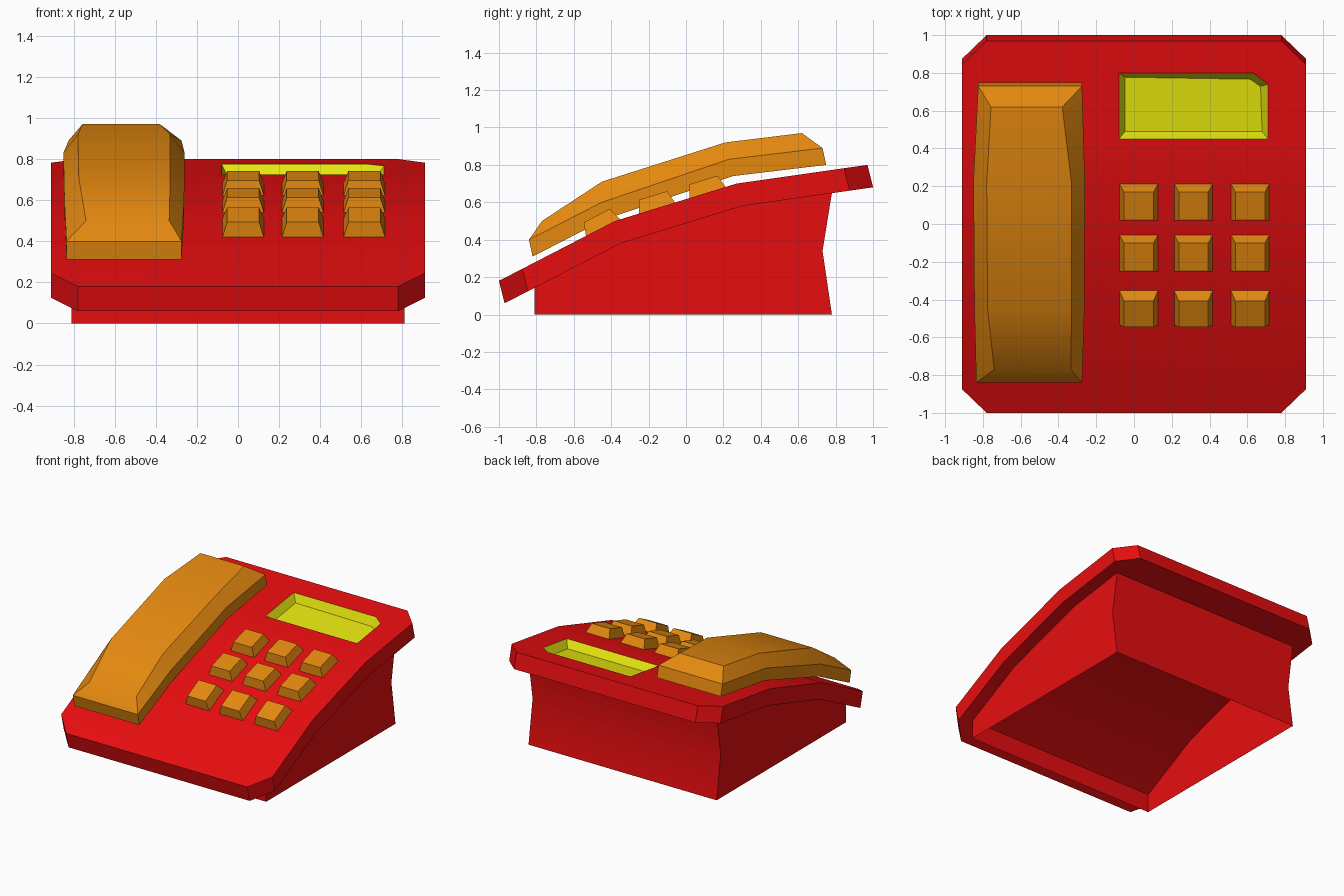
import bpy, bmesh, math
from mathutils import Matrix, Vector

cube = bpy.data.objects.get("Cube")
if cube:
    bpy.data.objects.remove(cube, do_unlink=True)


def material(name, rgb):
    m = bpy.data.materials.new(name)
    m.use_nodes = True
    m.diffuse_color = (*rgb, 1)
    m.node_tree.nodes["Principled BSDF"].inputs["Base Color"].default_value = (*rgb, 1)
    return m


RED = material("red plastic", (0.8, 0.004, 0.005))
ORANGE = material("orange plastic", (0.78, 0.25, 0.005))
YELLOW = material("yellow screen", (0.8, 0.8, 0.005))


def finish(name, bm, mats, angle=30):
    bmesh.ops.recalc_face_normals(bm, faces=bm.faces)
    me = bpy.data.meshes.new(name)
    bm.to_mesh(me)
    bm.free()
    for m in mats:
        me.materials.append(m)
    ob = bpy.data.objects.new(name, me)
    bpy.context.collection.objects.link(ob)
    bpy.ops.object.select_all(action='DESELECT')
    ob.select_set(True)
    bpy.context.view_layer.objects.active = ob
    bpy.ops.object.shade_smooth_by_angle(angle=math.radians(angle))
    return ob


def cut(bm, faces, co, no):
    geom = set(faces)
    for f in faces:
        geom.update(f.edges, f.verts)
    bmesh.ops.bisect_plane(bm, geom=list(geom), plane_co=co, plane_no=no, dist=1e-5)


# Bent top surface shared by the plate and the buttons
BENDS = [(-1, 0.18), (-0.38, 0.50), (0.27, 0.70), (0.97, 0.80)]


def surface(y):
    """Height and slope angle of the top surface at y."""
    for (y0, z0), (y1, z1) in zip(BENDS, BENDS[1:]):
        if y <= y1 + 1e-4:
            break
    return z0 + (z1 - z0) * (y - y0) / (y1 - y0), math.atan2(z1 - z0, y1 - y0)


# Top plate: chamfered outline, bent along the surface, thickened downward
bm = bmesh.new()
quarter = [(0.78, 0.97, -1), (0.91, 0.845, -0.875)]
outline = [(x, back) for x, back, front in quarter]
outline += [(x, front) for x, back, front in reversed(quarter)]
outline += [(-x, y) for x, y in reversed(outline)]
bm.faces.new([bm.verts.new((x, y, 0)) for x, y in outline])
for y, z in BENDS[1:3]:
    cut(bm, bm.faces[:], (0, y, 0), (0, 1, 0))
for v in bm.verts:
    v.co.z = surface(v.co.y)[0]
ext = bmesh.ops.extrude_face_region(bm, geom=bm.faces[:], use_keep_orig=True)
bmesh.ops.translate(bm, vec=(0, 0.03, -0.12),
                    verts=[g for g in ext["geom"] if isinstance(g, bmesh.types.BMVert)])
bmesh.ops.recalc_face_normals(bm, faces=bm.faces)

# Screen recess with one clipped corner
x0, x1, y0, y1 = -0.08, 0.71, 0.45, 0.80
for co, no in [((x0, 0, 0), (1, 0, 0)), ((x1, 0, 0), (1, 0, 0)),
               ((0, y0, 0), (0, 1, 0)), ((0, y1, 0), (0, 1, 0)),
               ((x1, y1 - 0.06, 0), (0.06, 0.08, 0))]:
    bm.normal_update()
    cut(bm, [f for f in bm.faces if f.normal.z > 0.9 and f.calc_center_median().y > 0.27], co, no)
bm.normal_update()
centre = Vector(((x0 + x1) / 2, (y0 + y1) / 2))
screen = min((f for f in bm.faces if f.normal.z > 0.9),
             key=lambda f: (f.calc_center_bounds().xy - centre).length)
walls = bmesh.ops.inset_individual(bm, faces=[screen], thickness=0.045, depth=-0.06)["faces"]
for f in [screen] + list(walls):
    f.material_index = 1
finish("top_plate", bm, [RED, YELLOW])

# Hollow body under the plate: open below, closed above by the plate
bm = bmesh.new()
profile = [(0.78, 0), (0.73, 0.34), (0.78, 0.65), (0.30, 0.58),
           (-0.35, 0.38), (-0.81, 0.143), (-0.81, 0)]
left, right = [[bm.verts.new((s * 0.81, y, z)) for y, z in profile] for s in (1, -1)]
bm.faces.new(left)
bm.faces.new(right)
for i in (0, 1, 5):
    bm.faces.new([left[i], left[i + 1], right[i + 1], right[i]])
finish("body", bm, [RED])

# Handset: lofted six-sided sections (bottom, shoulder, crown)
bm = bmesh.new()
stations = [  # bottom y z, crown y z, outer x pair, crown x pair
    (-0.82, 0.31, -0.77, 0.50, -0.835, -0.275, -0.74, -0.335),
    (-0.43, 0.51, -0.45, 0.71, -0.845, -0.262, -0.775, -0.33),
    (0.25, 0.74, 0.21, 0.92, -0.85, -0.26, -0.78, -0.33),
    (0.75, 0.80, 0.62, 0.97, -0.825, -0.275, -0.757, -0.38),
]
rings = []
for by, bz, ty, tz, oa, ob, ca, cb in stations:
    sy, sz = by - 0.02, bz + 0.09
    section = [(oa, by, bz), (oa, sy, sz), (ca, ty, tz),
               (cb, ty, tz), (ob, sy, sz), (ob, by, bz)]
    rings.append([bm.verts.new(p) for p in section])
for a, b in zip(rings, rings[1:]):
    for i in range(6):
        j = (i + 1) % 6
        bm.faces.new([a[i], a[j], b[j], b[i]])
for r in (rings[0], rings[-1]):
    bm.faces.new(r[1:5])
    bm.faces.new([r[0], r[1], r[4], r[5]])
finish("handset", bm, [ORANGE], 28)

# Keypad: tapered keys tilted to the surface
for row, y in enumerate((-0.445, -0.155, 0.115)):
    for col, x in enumerate((0.025, 0.315, 0.615)):
        z, tilt = surface(y)
        bm = bmesh.new()
        place = Matrix.Translation((x, y, z)) @ Matrix.Rotation(tilt, 4, 'X')
        bmesh.ops.create_cube(bm, size=1)
        for v in bm.verts:
            half = 0.078 if v.co.z > 0 else 0.104
            top = 0.07 if v.co.z > 0 else -0.01
            v.co = place @ Vector((math.copysign(half, v.co.x), math.copysign(half, v.co.y), top))
        finish(f"key_{row + 1}_{col + 1}", bm, [ORANGE])
